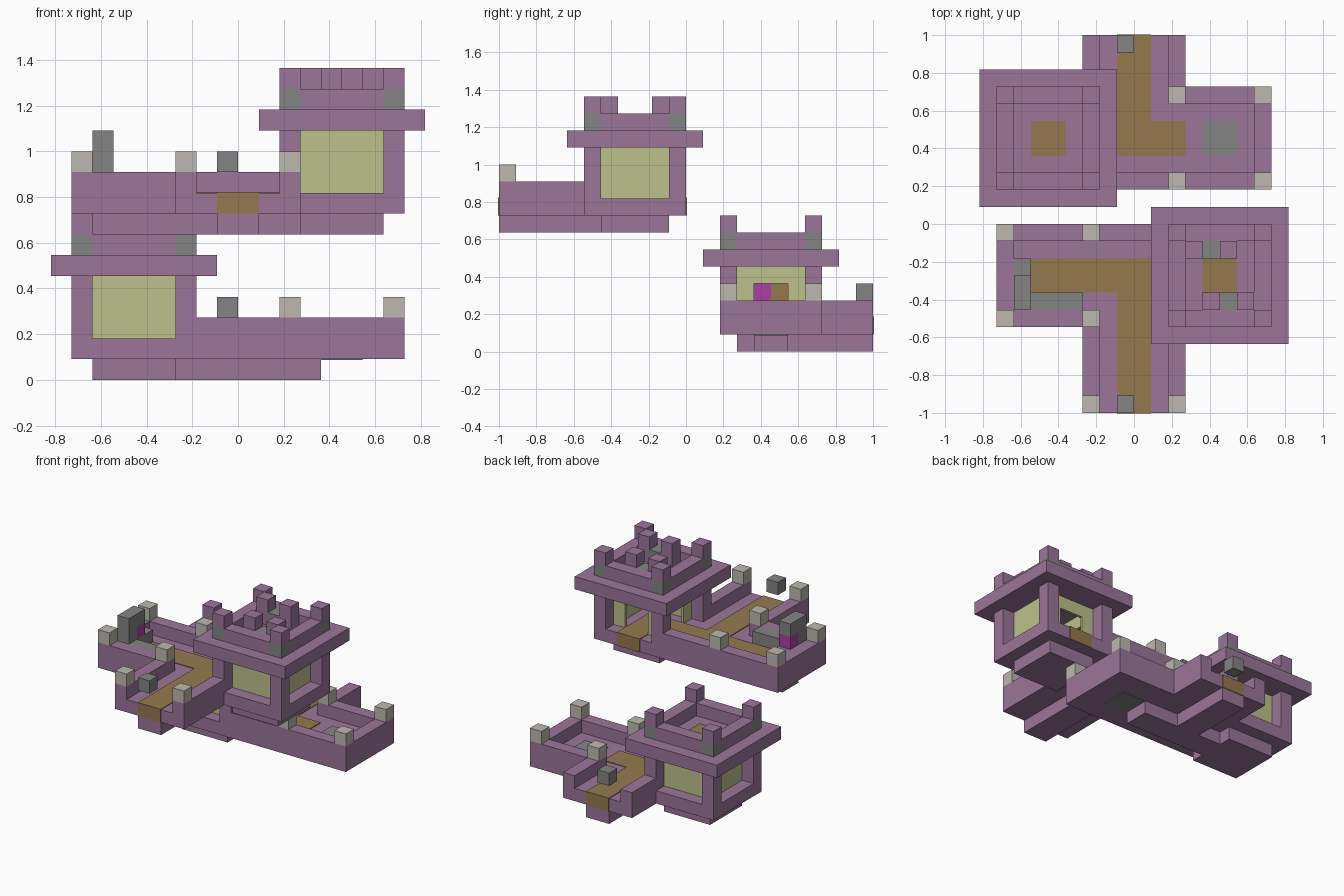
import bpy
import bmesh

if "Cube" in bpy.data.objects:
    bpy.data.objects.remove(bpy.data.objects["Cube"], do_unlink=True)

U = 1 / 11      # one block
T = 0.05        # thickness of painted plates, in blocks


def material(name, rgb):
    lin = [((c / 255 + 0.055) / 1.055) ** 2.4 for c in rgb] + [1]
    m = bpy.data.materials.new(name)
    m.use_nodes = True
    m.diffuse_color = lin
    m.node_tree.nodes["Principled BSDF"].inputs["Base Color"].default_value = lin
    return m


purple = material("purple", (155, 118, 154))
glass = material("pale_yellow", (190, 192, 140))
stone = material("light_stone", (190, 184, 176))
grey = material("dark_grey", (131, 132, 131))
brown = material("brown", (148, 121, 78))
magenta = material("magenta", (170, 65, 162))


def build(name, mat, boxes, h=0):
    """One object from axis-aligned boxes (x0, x1, y0, y1, z0, z1) in blocks."""
    bm = bmesh.new()
    for x0, x1, y0, y1, z0, z1 in boxes:
        verts = bmesh.ops.create_cube(bm, size=1)["verts"]
        for v in verts:
            v.co.x = (x1 if v.co.x > 0 else x0) * U
            v.co.y = (y1 if v.co.y > 0 else y0) * U
            v.co.z = ((z1 if v.co.z > 0 else z0) + h) * U
    mesh = bpy.data.meshes.new(name)
    bm.to_mesh(mesh)
    bm.free()
    mesh.materials.append(mat)
    ob = bpy.data.objects.new(name, mesh)
    bpy.context.collection.objects.link(ob)
    return ob


def square(cx, cy, r, z0, z1):
    return (cx - r, cx + r, cy - r, cy + r, z0, z1)


def corners(cx, cy, r, z0, z1):
    return [square(cx + sx * r, cy + sy * r, 0.5, z0, z1)
            for sx in (-1, 1) for sy in (-1, 1)]


def posts(name, spots, h):
    build(name, stone, [(x, x + 1, y, y + 1, 3, 4) for x, y in spots], h)


def tower(name, cx, cy, h, doors):
    # base, floor, corner columns, overhanging slab, parapet and merlons
    build(name + "_body", purple,
          [square(cx, cy, 2, 0, 1), square(cx, cy, 3, 1, 2),
           square(cx, cy, 4, 5, 6)] + corners(cx, cy, 2.5, 2, 5), h)
    rails = []
    for s in (-2.5, 2.5):
        rails.append((cx - 2, cx + 2, cy + s - 0.5, cy + s + 0.5, 6, 7))
        rails.append((cx + s - 0.5, cx + s + 0.5, cy - 2, cy + 2, 6, 7))
    build(name + "_parapet", purple, rails, h)
    build(name + "_parapet_corners", grey, corners(cx, cy, 2.5, 6, 7), h)
    build(name + "_merlons", purple, corners(cx, cy, 2.5, 7, 8), h)
    build(name + "_roof_hatch", brown, [square(cx, cy, 1, 6, 6 + T)], h)

    # recessed glazing, with a doorway on chosen sides
    panes = []
    for dx, dy in ((1, 0), (-1, 0), (0, 1), (0, -1)):
        strips = [(-2, 2, 2, 5)]
        if (dx, dy) in doors:
            strips = [(-2, -1, 2, 5), (1, 2, 2, 5), (-1, 1, 4, 5)]
        for v0, v1, z0, z1 in strips:
            a, b = sorted((1.8 * (dx + dy), 2 * (dx + dy)))
            if dx:
                panes.append((cx + a, cx + b, cy + v0, cy + v1, z0, z1))
            else:
                panes.append((cx + v0, cx + v1, cy + a, cy + b, z0, z1))
    build(name + "_glazing", glass, panes, h)


# ---- upper building ----
H = 7
tower("upper_tower", 5, -3, H, [(-1, 0), (0, 1)])
build("upper_foundation", purple,
      [(-7, 3, -4, -2, 0, 1), (-1, 1, -11, -4, 0, 1)], H)
build("upper_floor", purple,
      [(-8, 2, -6, 0, 1, 2), (-3, 3, -11, -6, 1, 2)], H)
build("upper_walls", purple,
      [(-8, 2, -1, 0, 2, 3), (-8, -7, -5, -1, 2, 3), (-8, -2, -6, -5, 2, 3),
       (-3, -2, -11, -6, 2, 3), (2, 3, -11, -6, 2, 3)], H)
build("upper_path", brown,
      [(-6, 6, -4, -2, 2, 2 + T), (-1, 1, -11, -4, 2, 2 + T),
       (4, 6, -2, 0, 2, 2 + T),
       (-1, 1, -11 - T, -11, 1, 2 + T), (4, 6, 0, T, 1, 2 + T)], H)
posts("upper_wall_posts",
      [(-8, -1), (-3, -1), (-8, -6), (-3, -6), (-3, -11), (2, -11)], H)
build("upper_hanging_block", grey, [(-1, 0, -11, -10, 3, 4)], H)

# furnishings in the upper room
build("room_counter", grey,
      [(-6, -3, -5, -4, 2, 3), (-7, -6, -5, -2, 2, 3)], H)
build("room_chimney", grey,
      [(-7, -6, -5, -4, 3, 5), (-7, -6, -4, -3, 4, 5)], H)
build("room_glow_block", magenta, [(-7, -6, -4, -3, 3, 4)], H)

# staggered inner merlons on the upper roof
build("roof_inner_merlons", purple,
      [(x, x + 1, y, y + 1, 6, 8)
       for x, y in ((4, -5), (6, -5), (3, -2), (5, -2))], H)
build("roof_inner_blocks", grey,
      [(5, 6, -5, -4, 6, 7), (4, 5, -2, -1, 6, 7)], H)

# ---- lower building ----
tower("lower_tower", -5, 5, 0, [(1, 0)])
build("lower_foundation", purple,
      [(-3, 4, 4, 6, 0, 1), (-1, 1, 6, 11, 0, 1)])
build("lower_floor", purple, [(-2, 8, 2, 8, 1, 2), (-3, 3, 8, 11, 1, 2)])
build("lower_walls", purple,
      [(-2, 8, 2, 3, 2, 3), (7, 8, 3, 7, 2, 3), (2, 8, 7, 8, 2, 3),
       (2, 3, 8, 11, 2, 3), (-3, -2, 8, 11, 2, 3)])
build("lower_path", brown,
      [(-4, 3, 4, 6, 2, 2 + T), (-1, 1, 6, 11, 2, 2 + T),
       (-1, 1, 11, 11 + T, 1, 2 + T)])
build("lower_floor_panel", grey,
      [square(5, 5, 1, 2, 2 + T), square(5, 5, 1, 1 - T, 1)])
posts("lower_wall_posts", [(2, 2), (7, 2), (2, 7), (7, 7)], 0)
build("lower_hanging_block", grey, [(-1, 0, 10, 11, 3, 4)])
build("tower_cabinet", brown, [(-6, -5, 5, 6, 2, 4)])
build("tower_glow_block", magenta, [(-6, -5, 4, 5, 2, 4)])
